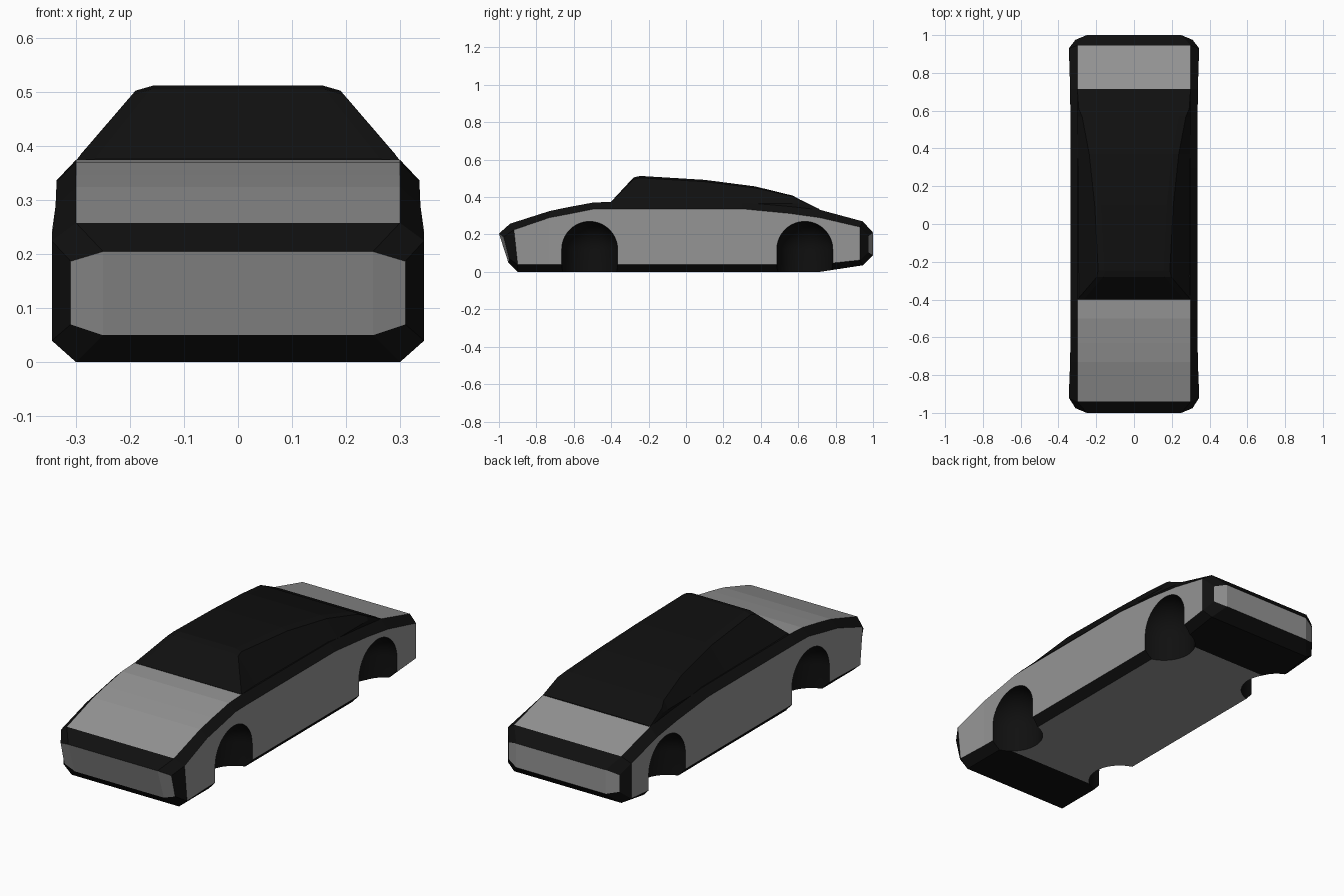
import bpy, bmesh, math

if "Cube" in bpy.data.objects:
    bpy.data.objects.remove(bpy.data.objects["Cube"])


def material(name, v):
    m = bpy.data.materials.new(name)
    m.diffuse_color = (v, v, v, 1)
    m.use_nodes = True
    m.node_tree.nodes["Principled BSDF"].inputs["Base Color"].default_value = m.diffuse_color
    return m


GREY = material("panel grey", 0.30)
BLACK = material("trim black", 0.005)


def mirrored(half):
    return half + [(-x, y, z) for x, y, z in reversed(half)]


def loft(name, rings, rule, caps=None, cap_mat=1, smooth=False):
    """Skin a stack of rings; rule(i, j) gives the material of each face."""
    bm = bmesh.new()
    vs = [[bm.verts.new(p) for p in r] for r in rings]
    n = len(rings[0])
    for i in range(len(vs) - 1):
        for j in range(n):
            k = (j + 1) % n
            f = bm.faces.new((vs[i][j], vs[i][k], vs[i + 1][k], vs[i + 1][j]))
            f.material_index = rule(i, j)
            f.smooth = smooth
    for ring in (vs[0], vs[-1]):
        for cap in caps or [range(n)]:
            bm.faces.new([ring[c] for c in cap]).material_index = cap_mat
    bmesh.ops.recalc_face_normals(bm, faces=bm.faces)
    me = bpy.data.meshes.new(name)
    bm.to_mesh(me)
    bm.free()
    me.materials.append(GREY)
    me.materials.append(BLACK)
    ob = bpy.data.objects.new(name, me)
    bpy.context.collection.objects.link(ob)
    return ob


# Body: bevelled cross-sections from nose to tail (y, half width, top z, shoulder z)
nose = [[(.25, -1, .205), (.31, -.975, .187), (.31, -.945, .07), (.25, -.95, .05)],
        [(.30, -.94, .258), (.345, -.92, .225), (.345, -.90, .04), (.30, -.90, 0)]]
tail = [[(.30, .945, .27), (.345, .93, .24), (.345, .93, .063), (.30, .945, .035)],
        [(.25, 1, .21), (.31, .975, .19), (.31, .975, .105), (.25, 1, .088)]]
stations = [(-.73, .338, .325, .29), (-.63, .337, .346, .309), (-.50, .336, .37, .335),
            (-.40, .336, .375, .337), (.30, .336, .372, .337), (.55, .337, .35, .313),
            (.715, .338, .332, .29)]
middle = [[(.30, y, t), (w, y, s), (w, y, .04), (.30, y, 0)] for y, w, t, s in stations]
rings = [mirrored(h) for h in nose + middle + tail]


def body_paint(i, j):
    if i in (0, len(rings) - 2):
        return 1                                   # end bevels
    y0 = rings[i][0][1]
    if j in (1, 5):
        return 0                                   # side panels
    if j == 3:
        return 0 if -.64 < y0 < .7 else 1          # floor
    if j == 7:
        return 0 if y0 < -.45 or y0 > .7 else 1    # hood and boot lid
    return 1


body = loft("car_body", rings, body_paint,
            [(0, 1, 2, 3), (0, 3, 4, 7), (4, 5, 6, 7)], 0)

# Cabin: roof profile, sides leaning in as the roof rises (y, roof z, base z)
roof = [(-.40, .376, .34), (-.28, .505, .34), (-.245, .513, .34), (.10, .492, .34),
        (.37, .457, .34), (.57, .408, .32), (.61, .386, .32), (.715, .335, .30)]
cabin_rings = []
for y, t, b in roof:
    c = min(.010, max(0.002, (t - .37) * .1))
    w = min(.30, .30 - (t - c - .375) * .86)
    cabin_rings.append(mirrored([(w - .035, y, t), (w, y, t - c), (.30, y, min(.365, t - c - .012)),
                                 (.30, y, b - .02)]))
loft("cabin", cabin_rings, lambda i, j: 1)


# Wheel wells: domed upright cylinders cut out of the body
def well_cutter(x, y, r=.15, zc=.12, n=40):
    levels = [(-.1, r)] + [(zc + r * math.sin(a), r * math.cos(a))
                           for a in (math.radians(88 * k / 10) for k in range(11))]
    circles = [[(x + q * math.cos(2 * math.pi * k / n), y + q * math.sin(2 * math.pi * k / n), z)
                for k in range(n)] for z, q in levels]
    return loft("wheel_well_cutter", circles, lambda i, j: 1, smooth=True)


bpy.context.view_layer.objects.active = body
for sx in (-1, 1):
    for y in (-.515, .635):
        cutter = well_cutter(sx * .342, y)
        cutter.hide_render = True
        mod = body.modifiers.new("wheel_well", 'BOOLEAN')
        mod.operation = 'DIFFERENCE'
        mod.solver = 'EXACT'
        mod.object = cutter
        bpy.ops.object.modifier_apply(modifier=mod.name)
        bpy.data.objects.remove(cutter)
